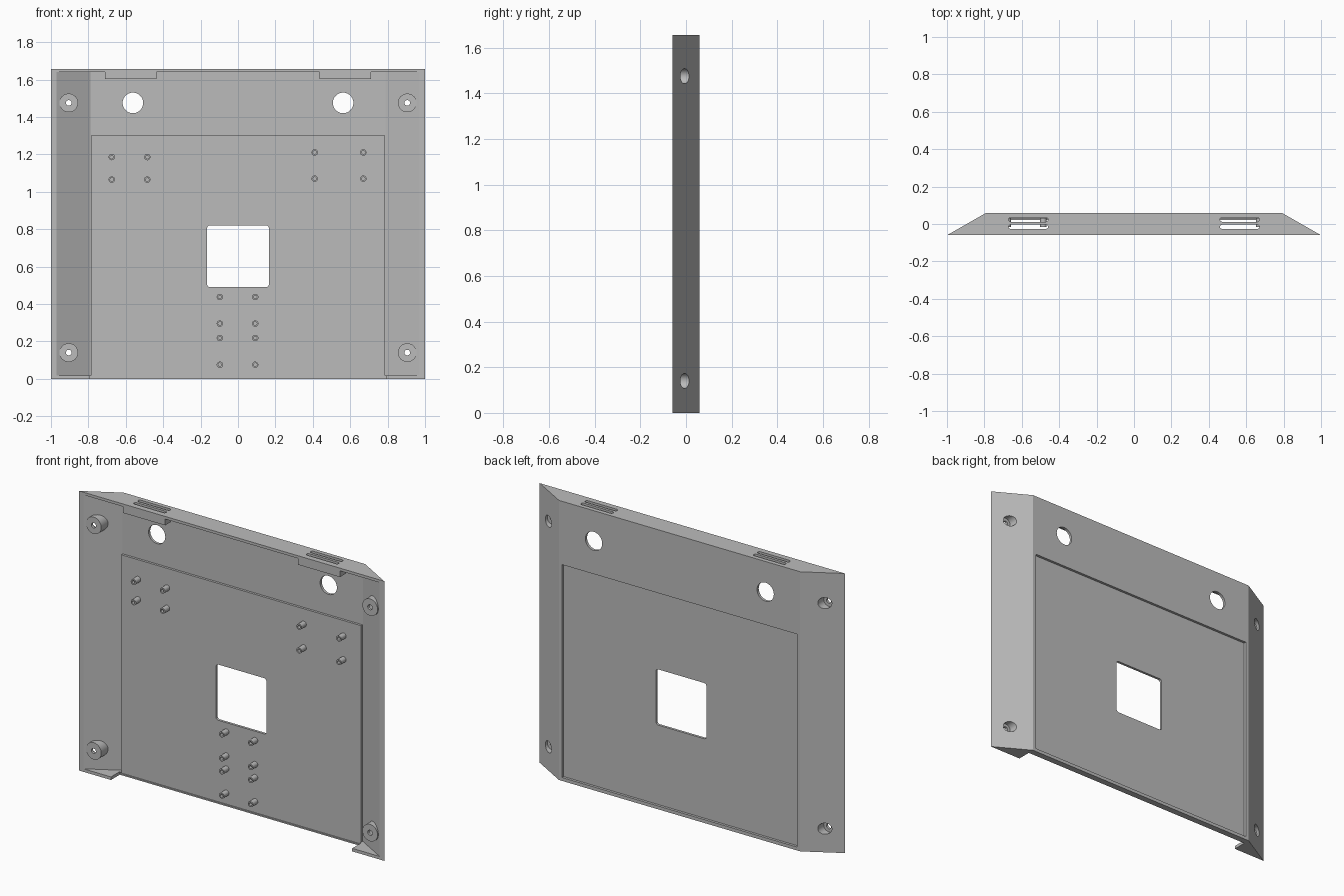
import bpy, bmesh
from math import sin, cos, pi, radians

default = bpy.data.objects.get("Cube")
if default:
    bpy.data.objects.remove(default, do_unlink=True)

HEIGHT, FRONT, BACK = 1.655, -0.06, 0.06
WALL = 0.016


def prism(name, outline, axis, lo, hi):
    """Extrude a 2D outline along y (outline is x, z) or z (outline is x, y)."""
    bm = bmesh.new()
    place = (lambda a, b, c: (a, c, b)) if axis == "y" else (lambda a, b, c: (a, b, c))
    low = [bm.verts.new(place(a, b, lo)) for a, b in outline]
    high = [bm.verts.new(place(a, b, hi)) for a, b in outline]
    bm.faces.new(low)
    bm.faces.new(high)
    for i in range(len(low)):
        j = (i + 1) % len(low)
        bm.faces.new((low[i], low[j], high[j], high[i]))
    bmesh.ops.recalc_face_normals(bm, faces=bm.faces)
    mesh = bpy.data.meshes.new(name)
    bm.to_mesh(mesh)
    bm.free()
    obj = bpy.data.objects.new(name, mesh)
    bpy.context.scene.collection.objects.link(obj)
    return obj


def rect(x0, x1, v0, v1):
    return [(x0, v0), (x1, v0), (x1, v1), (x0, v1)]


def circle(x, v, r, n=32):
    return [(x + r * cos(2 * pi * i / n), v + r * sin(2 * pi * i / n)) for i in range(n)]


def rounded(x0, x1, v0, v1, r, n=8):
    pts = []
    corners = [(x1 - r, v1 - r), (x0 + r, v1 - r), (x0 + r, v0 + r), (x1 - r, v0 + r)]
    for k, (cx, cv) in enumerate(corners):
        for i in range(n + 1):
            a = pi / 2 * (k + i / n)
            pts.append((cx + r * cos(a), cv + r * sin(a)))
    return pts


def subtract(target, cutter):
    """Cut one solid out of another and discard the cutter."""
    cutter.hide_render = True
    mod = target.modifiers.new("cut", "BOOLEAN")
    mod.operation, mod.solver, mod.object = "DIFFERENCE", "EXACT", cutter
    graph = bpy.context.evaluated_depsgraph_get()
    graph.update()
    mesh = bpy.data.meshes.new_from_object(target.evaluated_get(graph))
    target.modifiers.clear()
    target.data = mesh
    bpy.data.objects.remove(cutter, do_unlink=True)


# Outer body with sloped sides, and the hollow inside it
slope = 0.21 / (BACK - FRONT)
panel = prism("mounting_panel", [(-1, FRONT), (1, FRONT), (0.79, BACK), (-0.79, BACK)],
              "z", 0, HEIGHT)
deep, out = BACK - WALL, FRONT - 0.04
wide_in, wide_out = 0.97 - slope * (deep - FRONT), 0.97 + slope * 0.04
cavity = prism("cavity", [(-wide_out, out), (wide_out, out), (wide_in, deep), (-wide_in, deep)],
               "z", 0.018, HEIGHT - WALL)

# Solids kept inside the hollow: raised plate, screw bosses, top blocks, standoffs
PLATE = 0.03
subtract(cavity, prism("raised_plate", rect(-0.785, 0.785, -0.1, 1.3), "y", PLATE, 0.1))
screws = [(s * 0.905, z) for s in (-1, 1) for z in (0.14, 1.475)]
for x, z in screws:
    subtract(cavity, prism("screw_boss", circle(x, z, 0.05), "y", FRONT + 0.002, 0.1))
for s in (-1, 1):
    a, b = sorted((s * 0.435, s * 0.71))
    subtract(cavity, prism("top_block", rect(a, b, 1.602, 1.8), "y", FRONT, -0.005))
standoffs = [(x, z) for x in (-0.675, -0.485) for z in (1.065, 1.185)]
standoffs += [(x, z) for x in (0.41, 0.67) for z in (1.07, 1.21)]
standoffs += [(x, z) for x in (-0.097, 0.092) for z in (0.075, 0.218, 0.295, 0.437)]
for x, z in standoffs:
    subtract(cavity, prism("standoff", circle(x, z, 0.017, 24), "y", PLATE - 0.045, 0.1))
subtract(panel, cavity)

# Shallow recess on the back, and the opening along the bottom edge
subtract(panel, prism("recess", rect(-0.77, 0.77, 0.02, 1.28), "y", PLATE + 0.015, 0.1))
subtract(panel, prism("bottom_opening", rect(-0.79, 0.79, -0.1, 0.03), "y", -0.2, 0.022))
subtract(panel, prism("ledge_trim", rect(-0.784, 0.784, 0.008, 0.03), "y", -0.2, PLATE))

# Window, round ports, screw holes, standoff holes
subtract(panel, prism("window", rounded(-0.165, 0.165, 0.49, 0.82, 0.015), "y", -0.2, 0.2))
for s in (-1, 1):
    subtract(panel, prism("port", circle(s * 0.562, 1.475, 0.055, 40), "y", -0.2, 0.2))
for x, z in screws:
    subtract(panel, prism("counterbore", circle(x, z, 0.033), "y", FRONT + 0.017, 0.2))
    subtract(panel, prism("screw_hole", circle(x, z, 0.015, 24), "y", -0.2, 0.2))
for x, z in standoffs:
    subtract(panel, prism("pin_hole", circle(x, z, 0.009, 20), "y", -0.2, PLATE - 0.005))

# Vent slots through the top wall
for s in (-1, 1):
    for y in (-0.015, 0.023):
        a, b = sorted((s * 0.46, s * 0.67))
        subtract(panel, prism("slot", rounded(a, b, y - 0.011, y + 0.011, 0.0105), "z", 1.5, 1.8))

# Single grey plastic
grey = bpy.data.materials.new("grey_plastic")
grey.use_nodes = True
colour = (0.5, 0.5, 0.5, 1)
grey.diffuse_color = colour
grey.node_tree.nodes["Principled BSDF"].inputs["Base Color"].default_value = colour
panel.data.materials.clear()
panel.data.materials.append(grey)
for face in panel.data.polygons:
    face.material_index = 0

bpy.ops.object.select_all(action="DESELECT")
panel.select_set(True)
bpy.context.view_layer.objects.active = panel
bpy.ops.object.shade_smooth_by_angle(angle=radians(20))
